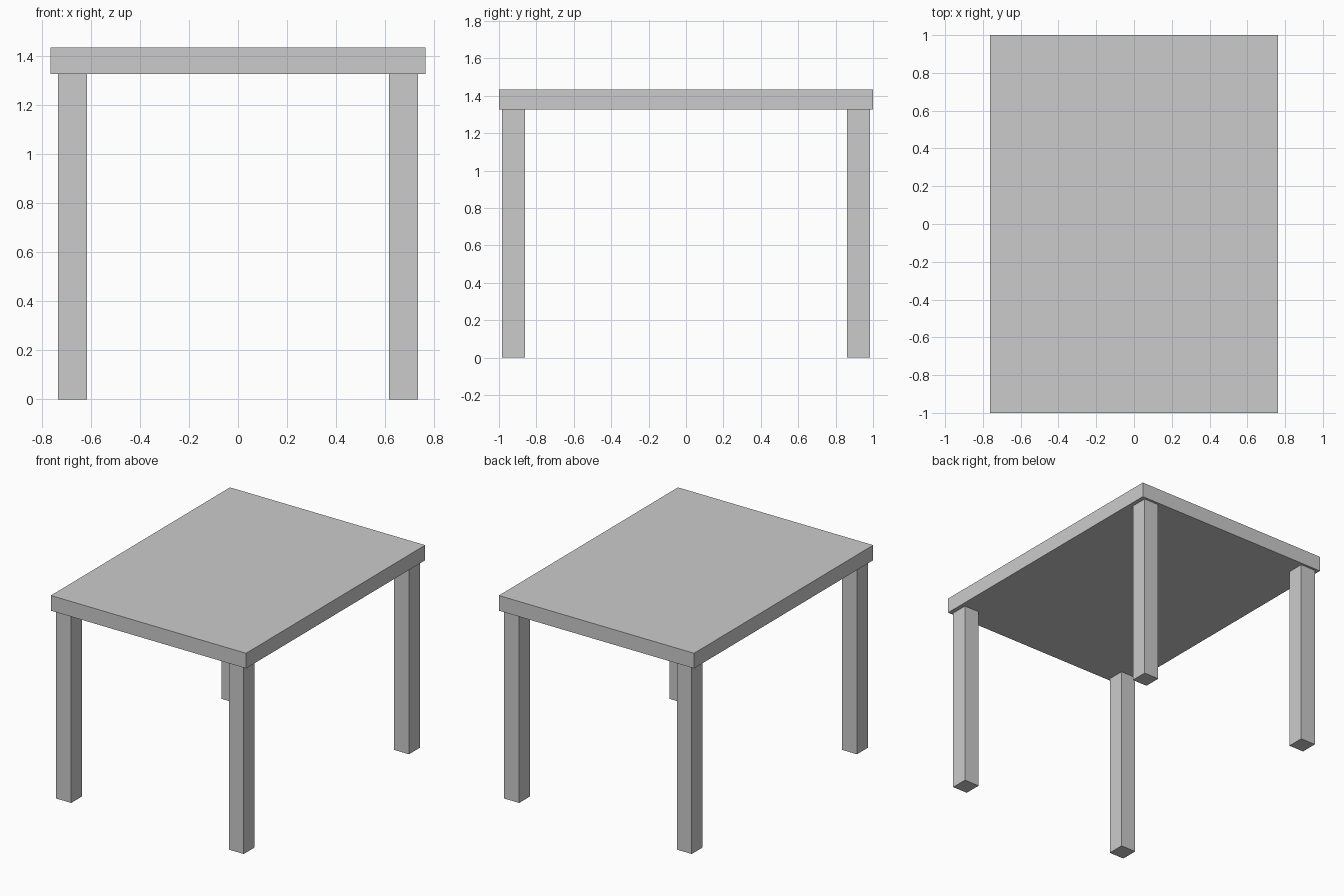
import bpy

if "Cube" in bpy.data.objects:
    bpy.data.objects.remove(bpy.data.objects["Cube"])


def box(name, x, y, z):
    """Flat-faced box from (min, max) ranges on each axis."""
    bpy.ops.mesh.primitive_cube_add(size=1)
    ob = bpy.context.object
    ob.name = name
    ob.location = [(a + b) / 2 for a, b in (x, y, z)]
    ob.scale = [b - a for a, b in (x, y, z)]
    bpy.ops.object.transform_apply(location=True, rotation=False, scale=True)
    return ob


def mirror_xy(ob):
    mod = ob.modifiers.new("mirror", 'MIRROR')
    mod.use_axis = (True, True, False)
    return mod


LEG_TOP = 1.326

# Tabletop slab
box("tabletop", (-0.763, 0.763), (-1.0, 1.0), (LEG_TOP, 1.433))

# Four square legs, one modelled and mirrored to the other corners
legs = box("legs", (0.616, 0.733), (0.862, 0.983), (0, LEG_TOP))
mirror_xy(legs)
